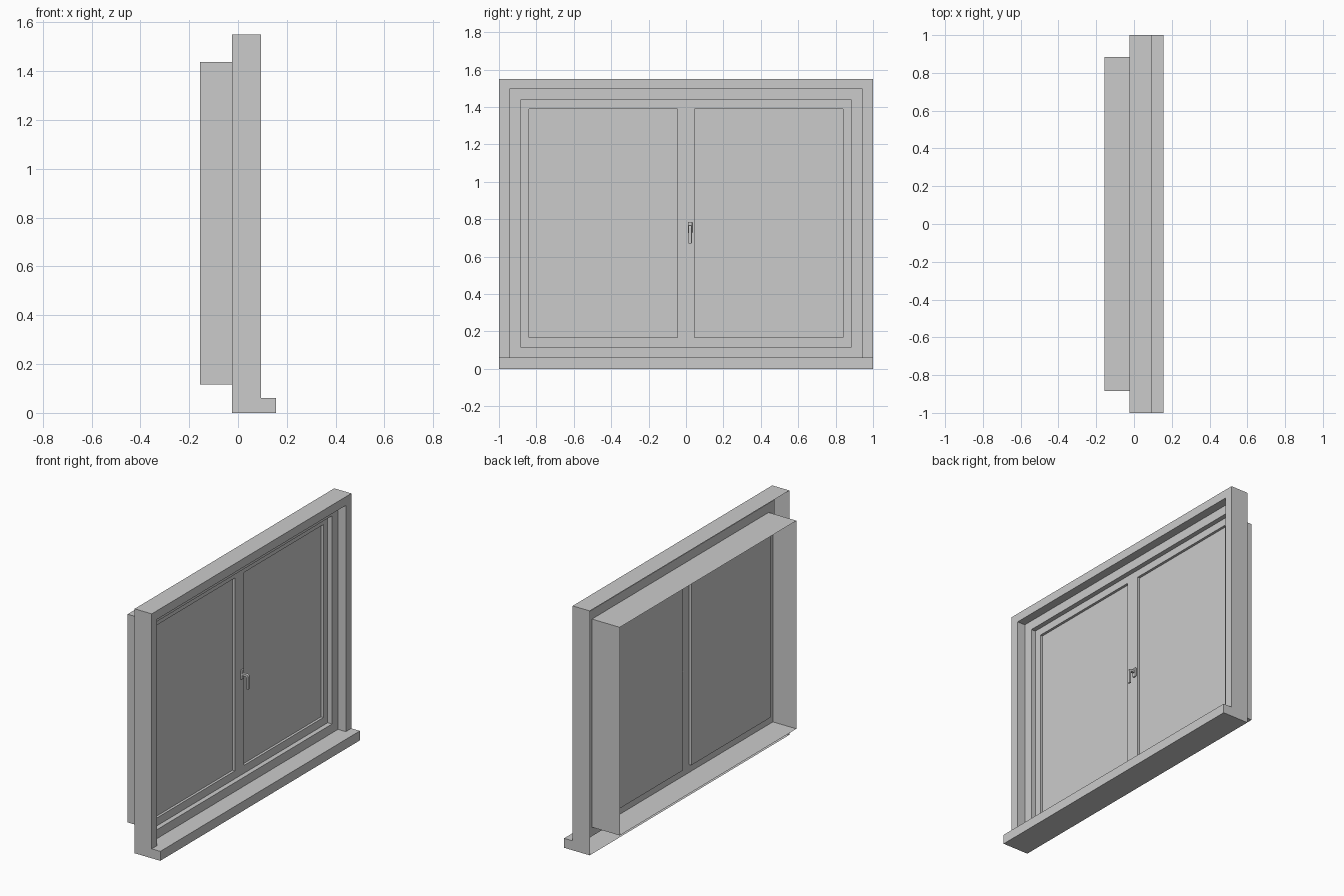
import bpy, bmesh, math
from mathutils import Matrix

if "Cube" in bpy.data.objects:
    bpy.data.objects.remove(bpy.data.objects["Cube"])


def finish(bm, name):
    bmesh.ops.remove_doubles(bm, verts=bm.verts[:], dist=1e-5)
    bmesh.ops.recalc_face_normals(bm, faces=bm.faces[:])
    mesh = bpy.data.meshes.new(name)
    bm.to_mesh(mesh)
    bm.free()
    obj = bpy.data.objects.new(name, mesh)
    bpy.context.collection.objects.link(obj)
    return obj


def rect(bm, x, y0, y1, z0, z1):
    return [bm.verts.new((x, y, z)) for y, z in ((y0, z0), (y1, z0), (y1, z1), (y0, z1))]


def bridge(bm, a, b, skip=()):
    for i in range(4):
        if i not in skip:
            j = (i + 1) % 4
            bm.faces.new((a[i], a[j], b[j], b[i]))


def stepped_shell(name, steps, skips={}):
    """Rectangular rings (x, half width, bottom, top) joined in order."""
    bm = bmesh.new()
    rings = [rect(bm, x, -h, h, z0, z1) for x, h, z0, z1 in steps]
    for k in range(len(rings) - 1):
        bridge(bm, rings[k], rings[k + 1], skips.get(k, ()))
    return finish(bm, name)


# Outer casing: open-backed shell, front face left open behind the sill
stepped_shell("casing", [(-0.025, 1, 0, 1.55), (0.095, 1, 0, 1.55),
                         (0.095, 0.945, 0.06, 1.495), (0.04, 0.945, 0.06, 1.495),
                         (0.04, 0.885, 0.117, 1.437)], {1: (0,)})

# Deep reveal tube, open at the back
stepped_shell("reveal", [(0.04, 0.885, 0.117, 1.437), (-0.155, 0.885, 0.117, 1.437)])

# Sill projecting at the front
bm = bmesh.new()
back, front = rect(bm, 0.095, -1, 1, 0, 0.06), rect(bm, 0.155, -1, 1, 0, 0.06)
bridge(bm, back, front)
bm.faces.new(front)
finish(bm, "sill")

# Sash frame with central mullion and recessed panes
ys = [-0.885, -0.84, -0.045, 0.045, 0.84, 0.885]
zs = [0.117, 0.167, 1.39, 1.437]
sash, glass = bmesh.new(), bmesh.new()
for i in range(5):
    for k in range(3):
        cell = (ys[i], ys[i + 1], zs[k], zs[k + 1])
        if k == 1 and i in (1, 3):
            bridge(sash, rect(sash, 0.01, *cell), rect(sash, -0.006, *cell))
            glass.faces.new(rect(glass, -0.006, *cell))
        else:
            sash.faces.new(rect(sash, 0.01, *cell))
finish(sash, "sash_frame")
finish(glass, "glass_panes")

# Handle mounting plate
bm = bmesh.new()
bmesh.ops.create_cube(bm, size=1, matrix=Matrix.Translation((0.015, 0.022, 0.755))
                      @ Matrix.Diagonal((0.012, 0.024, 0.06, 1)))
plate = finish(bm, "handle_plate")
bev = plate.modifiers.new("bevel", 'BEVEL')
bev.width, bev.segments = 0.004, 2

# Bent lever: profile in x-z swept across its width
path = [(0.018, 0.765), (0.048, 0.765), (0.056, 0.762), (0.06, 0.754), (0.06, 0.67),
        (0.048, 0.67), (0.048, 0.745), (0.044, 0.75), (0.018, 0.75)]
bm = bmesh.new()
side = bm.faces.new([bm.verts.new((x, 0.013, z)) for x, z in path])
ext = bmesh.ops.extrude_face_region(bm, geom=[side])
bmesh.ops.translate(bm, vec=(0, 0.018, 0),
                    verts=[v for v in ext["geom"] if isinstance(v, bmesh.types.BMVert)])
lever = finish(bm, "handle_lever")
bev = lever.modifiers.new("bevel", 'BEVEL')
bev.width, bev.segments = 0.002, 2
